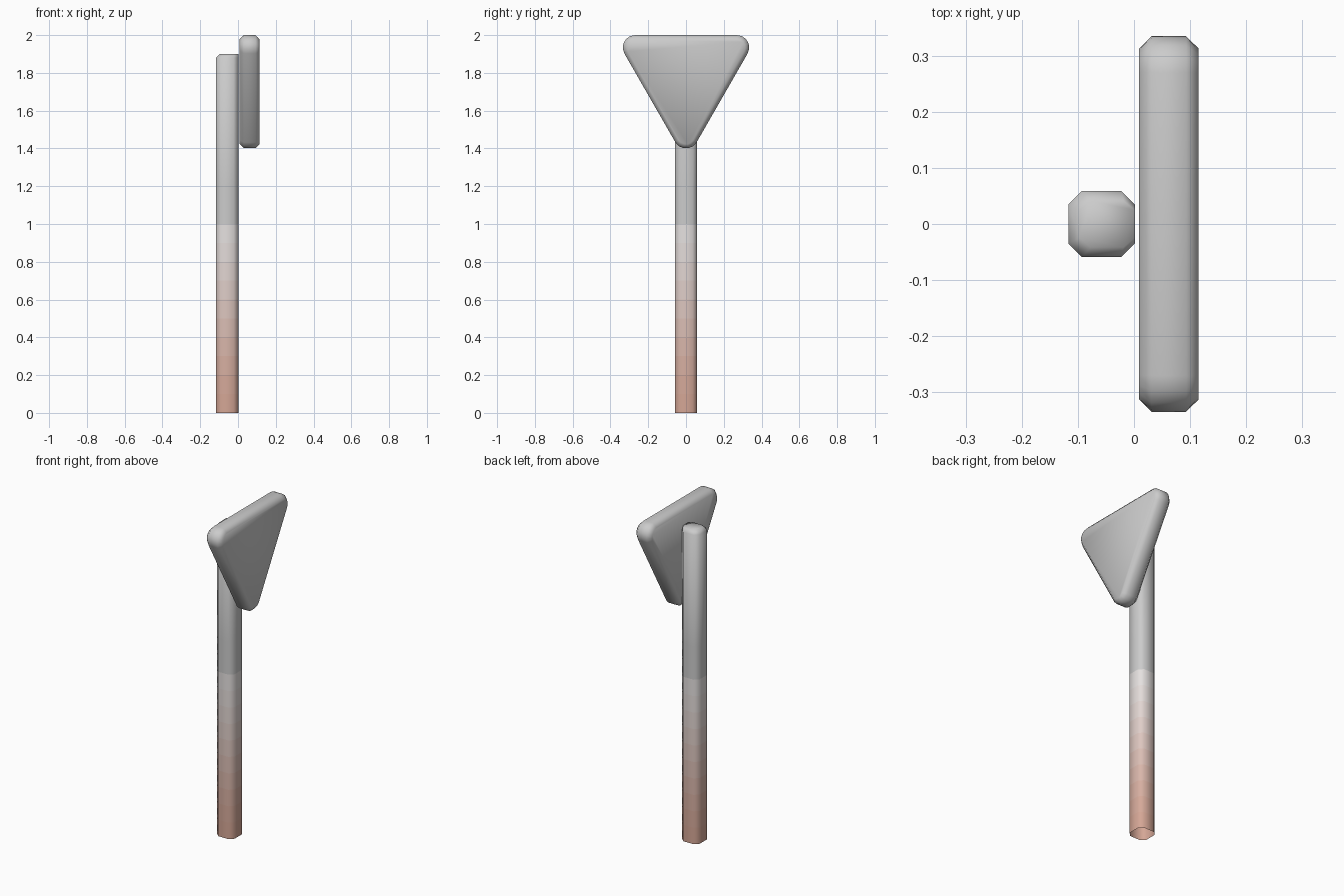
import bpy, bmesh, math

if "Cube" in bpy.data.objects:
    bpy.data.objects.remove(bpy.data.objects["Cube"])


def loft(name, rings, cap_start=True, cap_end=True):
    """Skin a list of equal-length point rings into one smooth object."""
    bm = bmesh.new()
    loops = [[bm.verts.new(p) for p in ring] for ring in rings]
    n = len(loops[0])
    for i, (a, b) in enumerate(zip(loops, loops[1:])):
        for k in range(n):
            j = (k + 1) % n
            face = bm.faces.new((a[k], a[j], b[j], b[k]))
            face.material_index = i
    if cap_start:
        bm.faces.new(loops[0][::-1])
    if cap_end:
        bm.faces.new(loops[-1]).material_index = len(rings) - 2
    bmesh.ops.recalc_face_normals(bm, faces=bm.faces)
    for f in bm.faces:
        f.smooth = True
    mesh = bpy.data.meshes.new(name)
    bm.to_mesh(mesh)
    bm.free()
    obj = bpy.data.objects.new(name, mesh)
    bpy.context.collection.objects.link(obj)
    return obj


# Post: chamfered square tube, open at the bottom, rusty towards the ground
CX, H, C = -0.0575, 0.059, 0.024
octagon = [(H, -H + C), (H, H - C), (H - C, H), (-H + C, H),
           (-H, H - C), (-H, -H + C), (-H + C, -H), (H - C, -H)]


def post_ring(z):
    return [(CX + x, y, z) for x, y in octagon]


BANDS, FADE = 12, 1.2
heights = [FADE * i / BANDS for i in range(BANDS + 1)] + [1.88]
rings = [post_ring(z) for z in heights]
# top edge is chamfered on every side but the one facing the sign
s = 0.7
rings.append([(CX + H - (H - x) * 0.84, y * s, 1.9) for x, y in octagon])
post = loft("post", rings, cap_start=False)

# Rust fading into grey, one material per band
rust, grey = (0.66, 0.38, 0.30), (0.8, 0.8, 0.8)
for i in range(BANDS + 2):
    t = min(1.0, (i + 0.5) / BANDS)
    t = t * t * (3 - 2 * t)
    mat = bpy.data.materials.new(f"post_fade_{i}")
    mat.diffuse_color = (*[a + (b - a) * t for a, b in zip(rust, grey)], 1)
    mat.use_nodes = True
    mat.node_tree.nodes["Principled BSDF"].inputs["Base Color"].default_value = mat.diffuse_color
    post.data.materials.append(mat)

# Sign plate: rounded triangle pointing down, with chamfered rims
R, STEPS = 0.065, 5
corners = [(0.27, 1.935, -30), (-0.27, 1.935, 90), (0.0, 1.465, 210)]


def plate_ring(x, radius):
    pts = []
    for y, z, start in corners:
        for k in range(STEPS + 1):
            a = math.radians(start + 120 * k / STEPS)
            pts.append((x, y + radius * math.cos(a), z + radius * math.sin(a)))
    return pts


B = 0.022
loft("sign_plate", [plate_ring(0.009, R - B), plate_ring(0.009 + B, R),
                    plate_ring(0.115 - B, R), plate_ring(0.115, R - B)])
